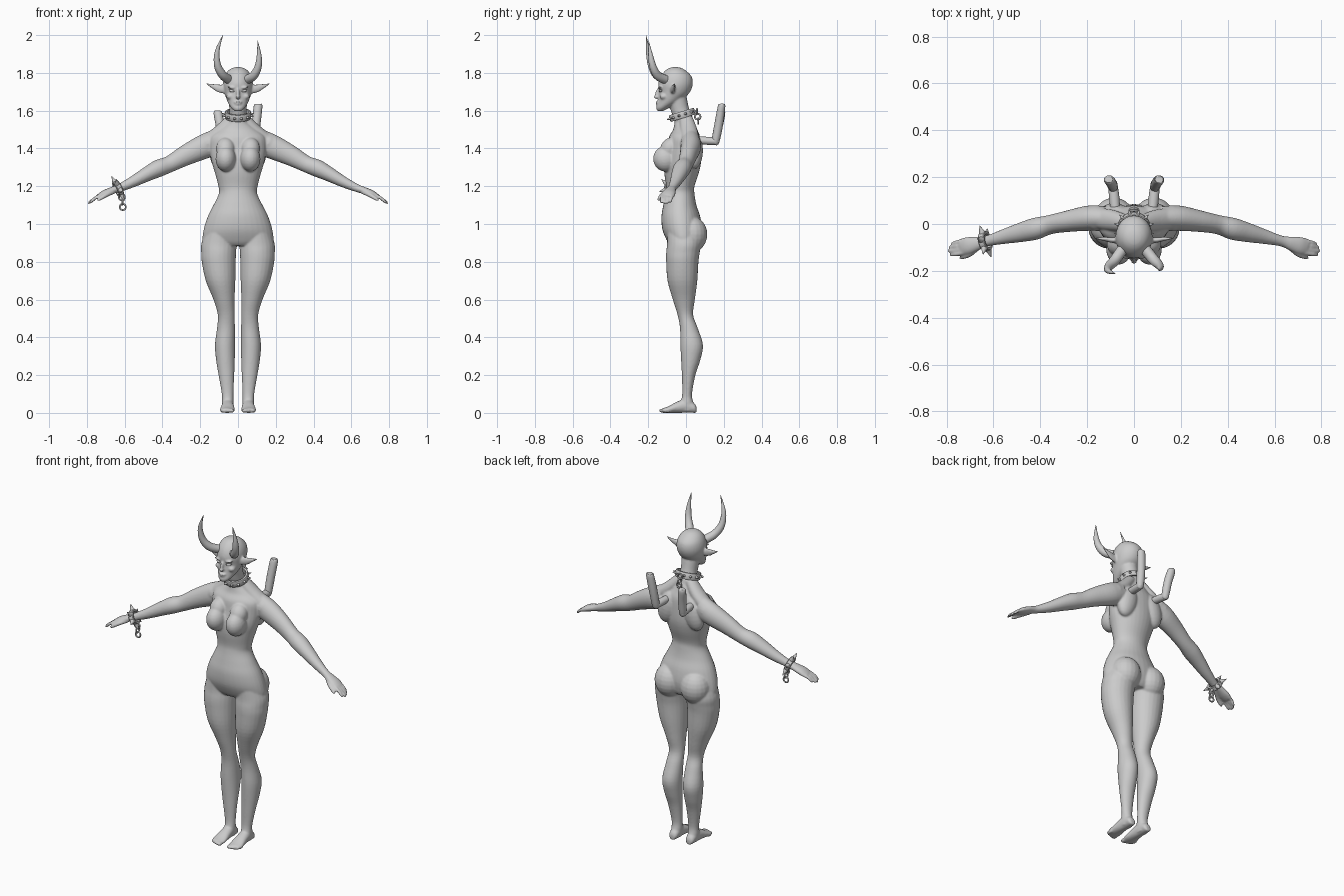
import bpy, bmesh, math
from mathutils import Vector, Matrix

Y, Z = Vector((0, 1, 0)), Vector((0, 0, 1))


def smooth_rows(rows, n=4):
    """Catmull-Rom interpolation of section rows."""
    out = []
    for i in range(len(rows) - 1):
        a, b, c, d = rows[max(i - 1, 0)], rows[i], rows[i + 1], rows[min(i + 2, len(rows) - 1)]
        for k in range(n):
            t = k / n
            out.append([0.5 * (2 * q + (r - p) * t + (2 * p - 5 * q + 4 * r - s) * t * t
                               + (3 * q - p - 3 * r + s) * t ** 3) for p, q, r, s in zip(a, b, c, d)])
    return out + [list(rows[-1])]


def tube(bm, rows, ref=Y, axis=None, seg=24):
    """Loft of ellipses; row = x, y, z, radius along ref, radius across."""
    rows = smooth_rows(rows)
    rings = []
    for i, r in enumerate(rows):
        c = Vector(r[:3])
        t = axis or (Vector(rows[min(i + 1, len(rows) - 1)][:3]) - Vector(rows[max(i - 1, 0)][:3])).normalized()
        b = (ref - t * ref.dot(t)).normalized()
        a = b.cross(t)
        ra, rb = max(r[4], .001), max(r[3], .001)
        rings.append([bm.verts.new(c + a * ra * math.cos(2 * math.pi * k / seg)
                                   + b * rb * math.sin(2 * math.pi * k / seg)) for k in range(seg)])
    for p, q in zip(rings, rings[1:]):
        for k in range(seg):
            bm.faces.new((p[k], p[(k + 1) % seg], q[(k + 1) % seg], q[k]))
    bm.faces.new(rings[0])
    bm.faces.new(rings[-1])


def ball(bm, c, r, rot=(0, 0, 0)):
    m = Matrix.Translation(c)
    for ang, ax in zip(rot, 'XYZ'):
        m = m @ Matrix.Rotation(ang, 4, ax)
    bmesh.ops.create_uvsphere(bm, u_segments=20, v_segments=12, radius=1, matrix=m @ Matrix.Diagonal((*r, 1)))


def cone(bm, base, d, r, h):
    m = Matrix.Translation(base + d * h / 2) @ Z.rotation_difference(d).to_matrix().to_4x4()
    bmesh.ops.create_cone(bm, cap_ends=True, segments=12, radius1=r, radius2=.001, depth=h, matrix=m)


def ring(bm, m, R, profile, seg=32):
    """Revolve a closed (radius, height) profile round the local z axis."""
    rs = [[bm.verts.new(m @ Vector(((R + u) * math.cos(a), (R + u) * math.sin(a), v))) for u, v in profile]
          for a in (2 * math.pi * k / seg for k in range(seg))]
    n = len(profile)
    for k in range(seg):
        p, q = rs[k], rs[(k + 1) % seg]
        for j in range(n):
            bm.faces.new((p[j], p[(j + 1) % n], q[(j + 1) % n], q[j]))


def finish(name, bm, angle=50):
    bmesh.ops.recalc_face_normals(bm, faces=bm.faces)
    me = bpy.data.meshes.new(name)
    bm.to_mesh(me)
    bm.free()
    ob = bpy.data.objects.new(name, me)
    bpy.context.collection.objects.link(ob)
    bpy.ops.object.select_all(action='DESELECT')
    ob.select_set(True)
    bpy.context.view_layer.objects.active = ob
    bpy.ops.object.shade_smooth_by_angle(angle=math.radians(angle))
    return ob


body = bmesh.new()
# torso: z, half width, front, back
torso = [(1.54, .05, -.06, .045), (1.50, .10, -.068, .06), (1.46, .145, -.09, .075), (1.40, .15, -.10, .08),
         (1.33, .14, -.115, .08), (1.27, .122, -.115, .068), (1.20, .104, -.105, .045), (1.16, .102, -.108, .045),
         (1.10, .13, -.12, .055), (1.04, .16, -.13, .075), (.97, .182, -.125, .085), (.91, .185, -.10, .075),
         (.885, .14, -.08, .06)]
# head: same layout
head = [(1.598, .018, -.152, -.12), (1.615, .036, -.157, -.09), (1.64, .052, -.15, -.045), (1.67, .064, -.146, -.005),
        (1.70, .073, -.143, .022), (1.74, .079, -.147, .036), (1.78, .072, -.135, .03), (1.81, .054, -.112, .002),
        (1.826, .03, -.088, -.025), (1.831, .006, -.065, -.05)]
for part in (torso, head):
    tube(body, [(0, (f + b) / 2, z, (b - f) / 2, w) for z, w, f, b in part], Y, Z, 32)
# neck, nose, lips, chin
tube(body, [(0, .0, 1.47, .06, .065), (0, -.012, 1.55, .05, .052), (0, -.03, 1.60, .048, .046), (0, -.045, 1.66, .05, .05)])
ball(body, (0, -.152, 1.69), (.009, .012, .03), (-.25, 0, 0))
ball(body, (0, -.158, 1.672), (.014, .013, .009))
ball(body, (0, -.15, 1.645), (.022, .012, .005))
ball(body, (0, -.148, 1.635), (.018, .012, .006))

# leg: z, inner x, outer x, front, back
leg = [(.98, .02, .165, -.10, .07), (.90, .008, .193, -.10, .08), (.85, .010, .195, -.105, .073),
       (.80, .012, .192, -.105, .066), (.70, .014, .171, -.098, .06), (.60, .018, .13, -.07, .047),
       (.52, .018, .107, -.045, .038), (.45, .016, .111, -.032, .062), (.36, .015, .122, -.03, .09),
       (.28, .017, .116, -.026, .076), (.20, .02, .103, -.022, .05), (.10, .024, .086, -.02, .032),
       (.05, .024, .085, -.03, .04), (.01, .028, .08, -.03, .045)]
# foot: y, inner x, outer x, top z
foot = [(.056, .042, .068, .03), (.045, .03, .08, .05), (0, .024, .085, .075), (-.05, .02, .09, .058),
        (-.095, .016, .096, .034), (-.125, .022, .09, .024)]
# arm: x, y, z, depth radius, height radius
arm = [(.12, .025, 1.435, .05, .065), (.19, .025, 1.405, .054, .064), (.28, .012, 1.362, .046, .054),
       (.36, -.003, 1.318, .041, .044), (.42, -.02, 1.295, .047, .046), (.48, -.035, 1.265, .042, .039),
       (.56, -.055, 1.222, .031, .029), (.63, -.073, 1.19, .023, .021), (.67, -.083, 1.176, .030, .019),
       (.71, -.092, 1.16, .037, .018), (.74, -.097, 1.145, .034, .012)]
for s in (-1, 1):
    tube(body, [(s * (a + b) / 2, (f + k) / 2, z, (k - f) / 2, (b - a) / 2) for z, a, b, f, k in leg], Y, Z)
    tube(body, [(s * (a + b) / 2, y, t / 2, t / 2, (b - a) / 2) for y, a, b, t in foot], Z, Y)
    for i in range(5):  # toes
        ball(body, (s * (.029 + .0145 * i), -.125 + .0035 * i * i / 2, .012), (.0095 - .0006 * i, .02, .011))
    tube(body, [(s * x, y, z, ry, rz) for x, y, z, ry, rz in arm])
    for i in range(4):  # fingers
        o = (i - 1.5) * .017
        e = (0, .008, .005, -.006)[i]
        tube(body, [(s * .715, -.094 + o, 1.158, .009, .009), (s * .755, -.103 + o, 1.138, .009, .009),
                    (s * (.778 + e), -.107 + o, 1.118 - e / 2, .0075, .0075),
                    (s * (.786 + e), -.108 + o, 1.110 - e / 2, .003, .003)], seg=12)
    tube(body, [(s * .66, -.095, 1.17, .012, .012), (s * .70, -.128, 1.152, .012, .012),
                (s * .735, -.143, 1.13, .009, .009), (s * .745, -.145, 1.122, .003, .003)], seg=12)  # thumb
    ball(body, (s * .065, -.108, 1.345), (.054, .066, .068), (.15, 0, 0))       # breast
    ball(body, (s * .066, -.085, 1.40), (.05, .05, .06), (-.5, 0, 0))           # upper chest
    ball(body, (s * .085, .03, .945), (.085, .083, .095))                       # buttock
    ball(body, (s * .085, .045, 1.39), (.06, .045, .10), (0, s * -.25, 0))      # shoulder blade
    ball(body, (s * .16, .025, 1.425), (.062, .055, .055), (0, s * .5, 0))      # shoulder
    tube(body, [(s * .03, .0, 1.56, .035, .03), (s * .09, .015, 1.495, .045, .035),
                (s * .16, .025, 1.44, .045, .035)])                             # neck slope
    ball(body, (s * .033, -.138, 1.722), (.024, .012, .006), (0, s * -.15, 0))  # brow
    ball(body, (s * .042, -.118, 1.675), (.02, .022, .016))                     # cheek
    tube(body, [(s * .06, -.072, 1.71, .014, .022), (s * .10, -.068, 1.718, .011, .022),
                (s * .135, -.063, 1.73, .008, .012), (s * .172, -.06, 1.745, .003, .003)])  # pointed ear
ob = finish("body", body)
m = ob.modifiers.new("fuse", 'REMESH')
m.mode, m.voxel_size, m.use_smooth_shade = 'VOXEL', .005, True
m = ob.modifiers.new("soften", 'SMOOTH')
m.factor, m.iterations = .5, 7

# eyes
bm = bmesh.new()
for s in (-1, 1):
    ball(bm, (s * .034, -.134, 1.705), (.016, .008, .007), (0, s * -.2, s * .35))
finish("eyes", bm)

# horns, slightly uneven
for name, pts in (("left_horn", [(-.05, -.11, 1.765, .024), (-.082, -.155, 1.79, .023), (-.108, -.183, 1.84, .019),
                                 (-.11, -.2, 1.915, .012), (-.08, -.212, 2.0, .001)]),
                  ("right_horn", [(.05, -.11, 1.765, .024), (.082, -.15, 1.785, .023), (.106, -.174, 1.83, .019),
                                  (.112, -.187, 1.89, .013), (.104, -.198, 1.97, .001)])):
    bm = bmesh.new()
    tube(bm, [(*p, p[3]) for p in pts], seg=16)
    finish(name, bm)

# back stumps: peg out of the back with an upright stub
for name, s, top in (("left_back_stump", -1, 1.60), ("right_back_stump", 1, 1.635)):
    bm = bmesh.new()
    tube(bm, [(s * .078, .04, 1.445, .02, .02), (s * .085, .12, 1.44, .021, .022), (s * .09, .165, 1.438, .018, .018),
              (s * .09, .175, 1.438, .006, .006)], Z, seg=16)
    tube(bm, [(s * .088, .152, 1.422, .008, .008), (s * .089, .156, 1.435, .02, .02), (s * .095, .172, 1.52, .023, .023),
              (s * .106, .188, top - .015, .02, .023), (s * .107, .19, top, .014, .017)], seg=16)
    finish(name, bm)


def spiked_band(name, m, R, h, n, size):
    bm = bmesh.new()
    ring(bm, m, R, [(-.006, -h), (.004, -h), (.006, -h * .8), (.006, h * .8), (.004, h), (-.006, h)])
    for k in range(n):
        a = 2 * math.pi * (k + .5) / n
        d = Vector((math.cos(a), math.sin(a), 0))
        cone(bm, m @ (d * (R + .004)), (m.to_3x3() @ d).normalized(), size * .4, size)
    finish(name, bm, 30)


def chain(name, centres, R):
    bm = bmesh.new()
    prof = [(.0045 * math.cos(t), .0045 * math.sin(t)) for t in (k * math.pi / 4 for k in range(8))]
    for i, c in enumerate(centres):
        turn = Matrix.Rotation(math.pi / 2, 4, 'X' if i % 2 == 0 else 'Y')
        ring(bm, Matrix.Translation(c) @ turn, R, prof, 20)
    finish(name, bm)


# collar and its chain
spiked_band("collar", Matrix.Translation((0, -.02, 1.578)) @ Matrix.Rotation(.3, 4, 'X'), .064, .018, 12, .02)
chain("collar_chain", [(0, .058, 1.595), (0, .062, 1.568), (0, .065, 1.545)], .015)
# wrist cuff and its chain
cuff = Z.rotation_difference(Vector((-.8, -.2, -.38)).normalized()).to_matrix().to_4x4()
spiked_band("wrist_cuff", Matrix.Translation((-.635, -.074, 1.188)) @ cuff, .036, .014, 6, .034)
chain("cuff_chain", [(-.615, -.074, 1.142), (-.612, -.074, 1.117), (-.61, -.074, 1.09)], .016)
